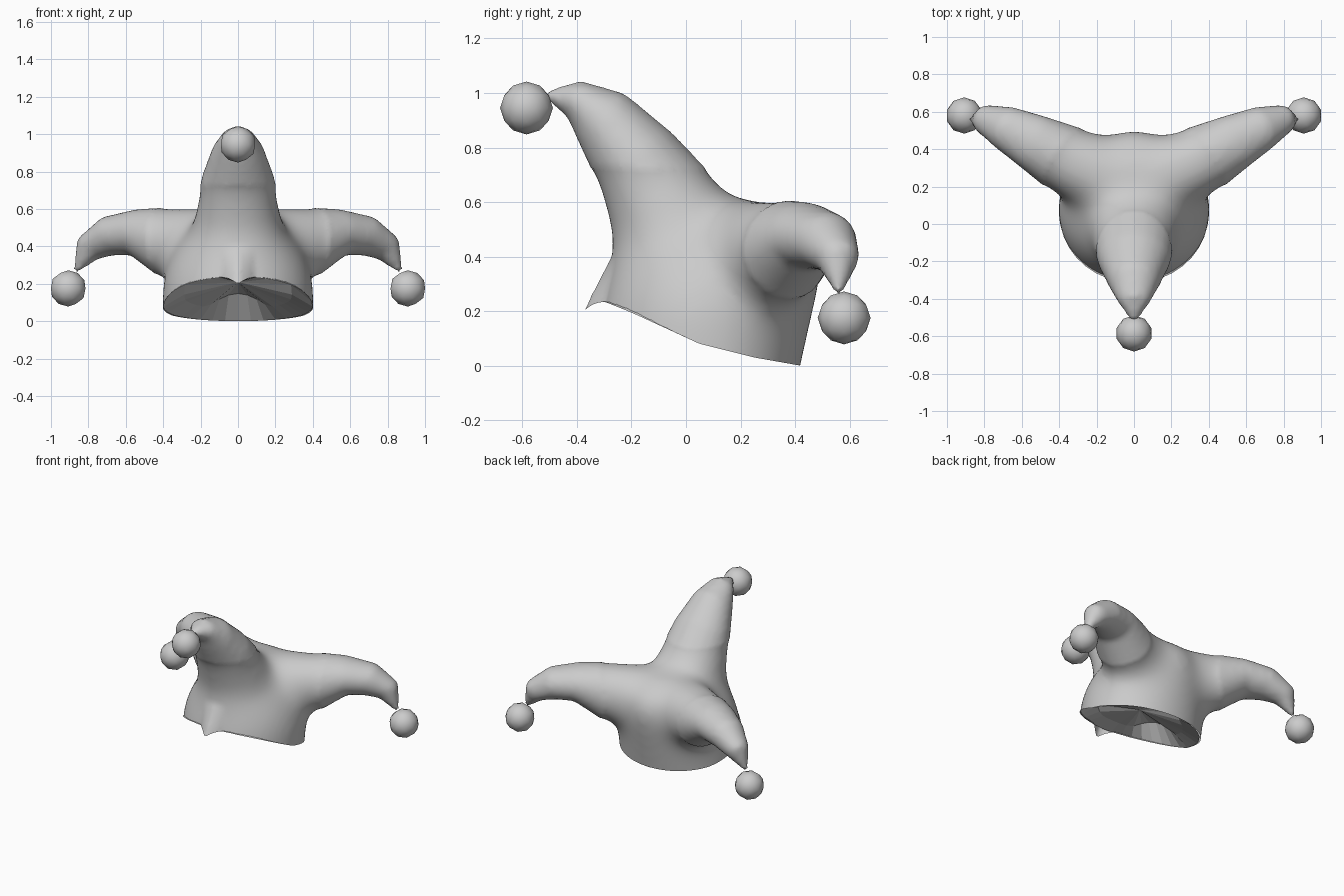
import bpy, bmesh, math
from mathutils import Vector

if "Cube" in bpy.data.objects:
    bpy.data.objects.remove(bpy.data.objects["Cube"])


def interp(table, t):
    for (a, va), (b, vb) in zip(table, table[1:]):
        if t <= b:
            return va + (vb - va) * max(0, (t - a) / (b - a))
    return table[-1][1]


def loft(bm, rings):
    # closed skin over a list of rings of equal length
    loops = [[bm.verts.new(p) for p in r] for r in rings]
    n = len(loops[0])
    for a, b in zip(loops, loops[1:]):
        for i in range(n):
            bm.faces.new((a[i], a[(i + 1) % n], b[(i + 1) % n], b[i]))
    bm.faces.new(loops[0][::-1])
    bm.faces.new(loops[-1])


def horn(bm, stations, n=20):
    # stations: centre point, half width (horizontal), half height
    pts = [Vector(s[0]) for s in stations]
    rings = []
    for i, (c, w, h) in enumerate(stations):
        t = (pts[min(i + 1, len(pts) - 1)] - pts[max(i - 1, 0)]).normalized()
        side = t.cross(Vector((0, 0, 1))).normalized()
        up = side.cross(t)
        rings.append([pts[i] + side * w * math.cos(k * math.tau / n)
                      + up * h * math.sin(k * math.tau / n) for k in range(n)])
    loft(bm, rings)


bm = bmesh.new()

# crown: z, half width, front y, back y
crown = [(-.3, .40, -.33, .36), (0, .41, -.335, .425), (.2, .41, -.325, .47),
         (.32, .375, -.29, .50), (.43, .31, -.275, .51), (.52, .23, -.22, .47),
         (.6, .12, -.10, .34)]
rings = []
for z, w, f, b in crown:
    ring = []
    for k in range(32):
        a = k * math.tau / 32
        s = math.sin(a)
        ring.append((w * math.cos(a), .08 + s * ((b - .08) if s > 0 else (.08 - f)), z))
    rings.append(ring)
loft(bm, rings)

# front horn
horn(bm, [((0, .08, .33), .24, .22), ((0, -.05, .52), .245, .235),
          ((0, -.19, .765), .195, .165), ((0, -.31, .91), .14, .123),
          ((0, -.41, .98), .09, .07), ((0, -.52, .995), .015, .015)])

# side horns
for s in (-1, 1):
    horn(bm, [((s * .12, .24, .40), .22, .21), ((s * .36, .34, .415), .19, .2),
              ((s * .55, .445, .475), .15, .125), ((s * .69, .515, .455), .12, .108),
              ((s * .8, .56, .39), .08, .08), ((s * .87, .56, .265), .015, .015)])

bmesh.ops.recalc_face_normals(bm, faces=bm.faces)
me = bpy.data.meshes.new("hat_blank")
bm.to_mesh(me)
bm.free()
blank = bpy.data.objects.new("hat_blank", me)
bpy.context.collection.objects.link(blank)

# fuse crown and horns into one soft skin
rm = blank.modifiers.new("fuse", 'REMESH')
rm.mode = 'VOXEL'
rm.voxel_size = .02
sm = blank.modifiers.new("soften", 'SMOOTH')
sm.factor = .5
sm.iterations = 6
bpy.context.view_layer.update()
ev = blank.evaluated_get(bpy.context.evaluated_depsgraph_get())
bm = bmesh.new()
bm.from_mesh(ev.to_mesh())
ev.to_mesh_clear()
bpy.data.objects.remove(blank)

# blend the joints between crown and horns
joint = [v for v in bm.verts if math.hypot(v.co.x, v.co.y - .1) < .5 and -.2 < v.co.z < .72]
for _ in range(60):
    bmesh.ops.smooth_vert(bm, verts=joint, factor=.5,
                          use_axis_x=True, use_axis_y=True, use_axis_z=True)

# cut the curved open rim: flatten, slice, bend back
rim = [(-.4, .24), (-.3, .235), (-.2, .195), (.05, .08), (.25, .03), (.42, 0), (.7, 0)]
for v in bm.verts:
    v.co.z -= interp(rim, v.co.y)
bmesh.ops.bisect_plane(bm, geom=bm.verts[:] + bm.edges[:] + bm.faces[:],
                       plane_co=(0, 0, 0), plane_no=(0, 0, 1), clear_inner=True)
for v in bm.verts:
    v.co.z += interp(rim, v.co.y)

# pointed peak at the front of the rim
for v in bm.verts:
    if v.co.y < -.15 and v.co.z < .4:
        k = max(0, 1 - abs(v.co.x) / .09) * min(1, (.4 - v.co.z) / .17)
        v.co.y -= .075 * k
        v.co.z -= .04 * k * k

me = bpy.data.meshes.new("hat")
bm.to_mesh(me)
bm.free()
me.shade_smooth()
hat = bpy.data.objects.new("hat", me)
bpy.context.collection.objects.link(hat)

# hollow underside: slopes in from the rim, with corners under the three horns
bm = bmesh.new()
rings = []
for scale in (1, .72, .02):
    ring = []
    for k in range(36):
        a = k * math.tau / 36
        s = math.sin(a)
        x = .4 * math.cos(a) * scale
        y = .06 + s * scale * (.36 if s > 0 else .375)
        lift = .13 * (.5 - .5 * math.cos(3 * (a + math.pi / 2))) if scale == .72 else 0
        lift = max(lift, .05) if scale == .72 else lift
        ring.append((x, y, interp(rim, y) + (.13 if scale < .1 else lift)))
    rings.append(ring)
loft(bm, rings)
bm.faces.ensure_lookup_table()
bmesh.ops.delete(bm, geom=[bm.faces[-2]], context='FACES_ONLY')
me = bpy.data.meshes.new("hat_underside")
bm.to_mesh(me)
bm.free()
bpy.context.collection.objects.link(bpy.data.objects.new("hat_underside", me))

# bells
for name, loc in (("front_bell", (0, -.585, .945)), ("left_bell", (-.908, .58, .175)),
                  ("right_bell", (.908, .58, .175))):
    bpy.ops.mesh.primitive_ico_sphere_add(subdivisions=2, radius=.097, location=loc)
    bell = bpy.context.object
    bell.name = name
    bell.data.shade_smooth()
